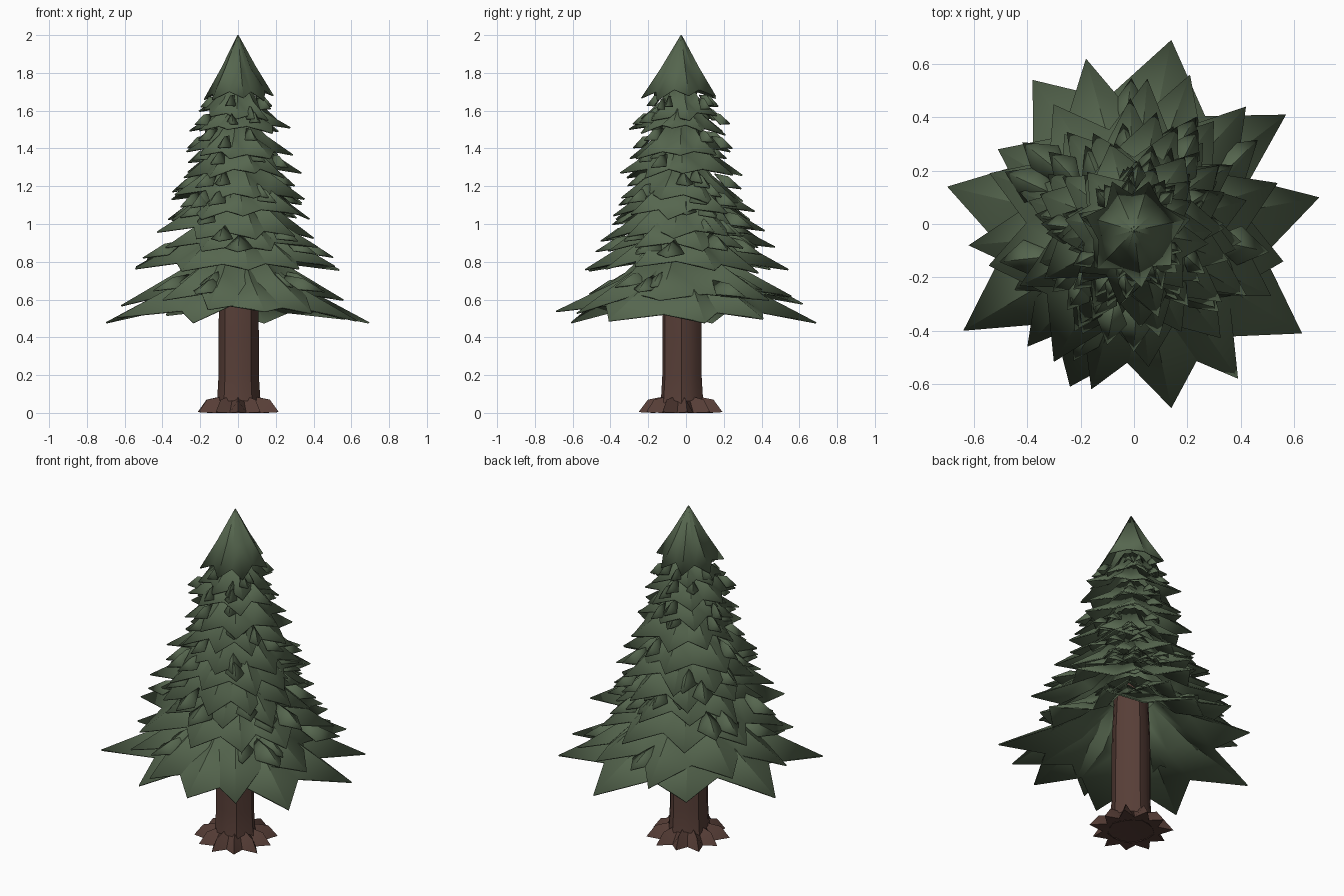
import bpy, bmesh, math, random
from mathutils import Vector

if "Cube" in bpy.data.objects:
    bpy.data.objects.remove(bpy.data.objects["Cube"])

random.seed(7)
CY = -0.025  # trunk and crown axis sits slightly to the front


def material(name, rgb):
    m = bpy.data.materials.new(name)
    m.diffuse_color = (*rgb, 1)
    m.use_nodes = True
    m.node_tree.nodes["Principled BSDF"].inputs["Base Color"].default_value = m.diffuse_color
    return m


GREEN = material("needle green", (0.092, 0.133, 0.077))
BROWN = material("bark brown", (0.095, 0.048, 0.038))


def finish(bm, name, mat, angle, thick=0):
    bmesh.ops.recalc_face_normals(bm, faces=bm.faces)
    me = bpy.data.meshes.new(name)
    bm.to_mesh(me)
    bm.free()
    ob = bpy.data.objects.new(name, me)
    bpy.context.collection.objects.link(ob)
    me.materials.append(mat)
    bpy.context.view_layer.objects.active = ob
    ob.select_set(True)
    bpy.ops.object.shade_smooth_by_angle(angle=math.radians(angle))
    ob.select_set(False)
    if thick:
        s = ob.modifiers.new("thickness", "SOLIDIFY")
        s.thickness, s.offset = thick, -1
    return ob


def polar(a, r, z, cy=CY):
    return Vector((r * math.cos(a), cy + r * math.sin(a), z))


def skirt(bm, tips, ztop, rtop, valley=0.74, lift=0.05):
    """Drooping star-shaped skirt: one ridged branch per (angle, radius, z) tip."""
    tips = sorted(tips)
    n = len(tips)
    ridge, side = [], []
    for i, (a, r, z) in enumerate(tips):
        a2, r2, z2 = tips[(i + 1) % n]
        if a2 <= a:
            a2 += math.tau
        m = (a + a2) / 2
        rm = r * 0.5
        zm = z + (ztop - z) * 0.45 + lift * 0.5
        ridge.append([bm.verts.new(polar(a, rtop, ztop)),
                      bm.verts.new(polar(a, rm, zm)),
                      bm.verts.new(polar(a, r, z))])
        rv = min(r, r2) * valley * random.uniform(0.92, 1.06)
        zv = max(z, z2) + (ztop - max(z, z2)) * 0.10
        side.append([bm.verts.new(polar(m, rtop, ztop - 0.01)),
                     bm.verts.new(polar(m, rm * 0.85, zm - lift * 0.4)),
                     bm.verts.new(polar(m, rv, zv))])
    for i in range(n):
        c = ridge[i]
        for s in (side[i - 1], side[i]):
            bm.faces.new((c[0], c[1], s[1], s[0]))
            bm.faces.new((c[1], s[2], s[1]))
            bm.faces.new((c[1], c[2], s[2]))


def sprig(bm, a, r, z, length, width, drop):
    """Small folded leaf lying on the outside of a tier."""
    base = polar(a, r - length, z + drop)
    tip = polar(a + random.uniform(-.15, .15), r, z)
    t = Vector((-math.sin(a), math.cos(a), 0)) * width
    mid = base.lerp(tip, 0.5)
    b, p, m = (bm.verts.new(v) for v in (base, tip, mid + Vector((0, 0, 0.025))))
    for sgn in (-1, 1):
        s = bm.verts.new(mid + t * sgn - Vector((0, 0, 0.03)))
        bm.faces.new((b, m, s))
        bm.faces.new((m, p, s))


# trunk: lightly fluted column
bm = bmesh.new()
N = 14
rings = []
for z, r in ((0, .125), (.08, .112), (.2, .105), (.4, .105), (.6, .103), (.9, .09)):
    rings.append([bm.verts.new(polar(i * math.tau / N,
                  r * (1 + (0.05 if i % 3 == 0 else -0.02)), z)) for i in range(N)])
for lo, hi in zip(rings, rings[1:]):
    for i in range(N):
        bm.faces.new((lo[i], lo[(i + 1) % N], hi[(i + 1) % N], hi[i]))
bm.faces.new(rings[-1])
finish(bm, "trunk", BROWN, 40)

# roots: star of stubby wedges around the base
bm = bmesh.new()
N = 11
top, bend, toe, low, gap = [], [], [], [], []
for i in range(N):
    a, h = i * math.tau / N - math.pi / 2, math.pi / N
    r = random.uniform(.215, .25)
    top.append(bm.verts.new(polar(a, .10, .085)))
    bend.append(bm.verts.new(polar(a, r * .78, .07)))
    toe.append(bm.verts.new(polar(a, r, .004)))
    gap.append(bm.verts.new(polar(a + h, .105, .075)))
    low.append(bm.verts.new(polar(a + h, .155, 0)))
for i in range(N):
    for j in (i - 1, i):
        bm.faces.new((top[i], bend[i], low[j], gap[j]))
        bm.faces.new((bend[i], toe[i], low[j]))
hub = bm.verts.new((0, CY, 0.01))
for i in range(N):
    bm.faces.new((toe[i], low[i], hub))
    bm.faces.new((low[i - 1], toe[i], hub))
finish(bm, "roots", BROWN, 25)


def tips_from_xy(points):
    return [(math.atan2(y - CY, x) % math.tau, math.hypot(x, y - CY), z)
            for x, y, z in points]


# lowest branches: tips read from the plan
bm = bmesh.new()
skirt(bm, tips_from_xy([(.695, .1, .48), (.57, .41, .5), (.14, .69, .48), (-.38, .54, .52),
                        (-.7, .14, .48), (-.64, -.40, .51), (-.24, -.61, .48),
                        (.14, -.69, .54), (.63, -.41, .49)]), .84, .13, .72)
skirt(bm, tips_from_xy([(.56, -.14, .6), (.42, .44, .6), (.21, .56, .62), (-.18, .62, .58),
                        (-.51, .28, .6), (-.62, -.08, .57), (-.40, -.46, .6),
                        (-.16, -.62, .55), (.39, -.58, .53)]), .92, .12, .72)
finish(bm, "lower_branches", GREEN, 35, .008)

# upper tiers: tip height, tip radius, top height, branch count
TIERS = [(.76, .57, 1.06, 10), (.86, .47, 1.12, 9), (.94, .46, 1.22, 9),
         (1.04, .41, 1.30, 9), (1.13, .36, 1.38, 8), (1.26, .32, 1.48, 8),
         (1.36, .29, 1.56, 8), (1.49, .27, 1.66, 8), (1.57, .225, 1.74, 7)]
bm = bmesh.new()
for k, (z, r, zt, n) in enumerate(TIERS):
    skirt(bm, [((i + .5 * (k % 2) + random.uniform(-.2, .2)) * math.tau / n + k * .21 + .3,
                r * random.uniform(.88, 1.06), z + random.uniform(-.02, .03))
               for i in range(n)], zt, .09 - .004 * k, .72, .05 - .003 * k)
finish(bm, "upper_branches", GREEN, 35, .008)

# loose sprigs between the tiers
bm = bmesh.new()
for z, r, zt, n in [(.56, .62, .84, 10)] + TIERS:
    for i in range(n):
        f = random.uniform(.72, .98)
        sprig(bm, random.uniform(0, math.tau), r * f, z + (1 - f) * (zt - z) + .035,
              r * .4, r * .13, (zt - z) * .32)
finish(bm, "sprigs", GREEN, 35, .006)

# pointed crown
bm = bmesh.new()
skirt(bm, [((i + random.uniform(-.15, .15)) * math.tau / 7 + .25, random.uniform(.185, .215),
            1.66 + random.uniform(-.01, .03)) for i in range(7)], 2.0, .003, .76, .02)
finish(bm, "crown", GREEN, 50, .006)
